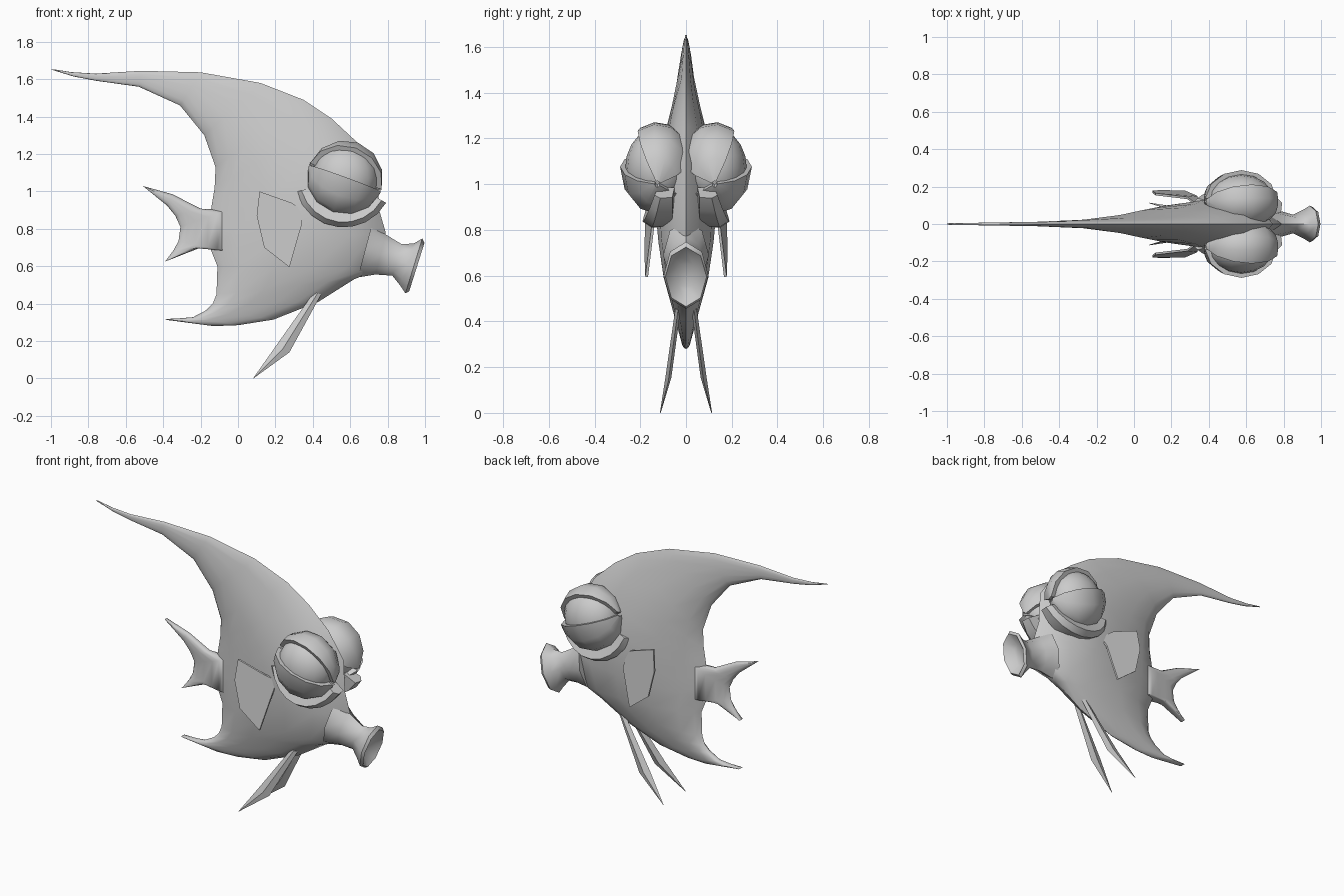
import bpy, bmesh, math
from mathutils import Vector, Matrix

if "Cube" in bpy.data.objects:
    bpy.data.objects.remove(bpy.data.objects["Cube"])

GREY = bpy.data.materials.new("plain grey")
GREY.diffuse_color = (0.6, 0.6, 0.6, 1)
GREY.use_nodes = True
GREY.node_tree.nodes["Principled BSDF"].inputs["Base Color"].default_value = GREY.diffuse_color


def finish(name, bm, angle=40):
    """Turn a bmesh into a named, coloured, angle-smoothed object."""
    bmesh.ops.remove_doubles(bm, verts=bm.verts, dist=0.0005)
    bmesh.ops.recalc_face_normals(bm, faces=bm.faces)
    me = bpy.data.meshes.new(name)
    bm.to_mesh(me)
    bm.free()
    me.materials.append(GREY)
    ob = bpy.data.objects.new(name, me)
    bpy.context.collection.objects.link(ob)
    bpy.ops.object.select_all(action='DESELECT')
    ob.select_set(True)
    bpy.context.view_layer.objects.active = ob
    bpy.ops.object.shade_smooth_by_angle(angle=math.radians(angle))
    return ob


def loft(bm, rings, caps=True):
    """Skin closed rings of equal length."""
    loops = [[bm.verts.new(p) for p in r] for r in rings]
    n = len(loops[0])
    for a, b in zip(loops, loops[1:]):
        for i in range(n):
            j = (i + 1) % n
            bm.faces.new((a[i], a[j], b[j], b[i]))
    if caps:
        bm.faces.new(loops[0])
        bm.faces.new(loops[-1])


def lerp_table(table, v):
    if v <= table[0][0]:
        return table[0][1]
    for (a, p), (b, q) in zip(table, table[1:]):
        if v <= b:
            return p + (q - p) * (v - a) / (b - a)
    return table[-1][1]


# Half thickness along the length and along the height
BY_X = [(-1, .004), (-.5, .012), (-.2, .026), (.1, .085), (.33, .13), (.6, .13), (.76, .08)]
BY_Z = [(.28, .012), (.42, .05), (.6, .1), (.85, .135), (1, .13), (1.25, .085), (1.43, .04), (1.64, .012)]
PROFILE = [(0, 0), (.04, .5), (.15, .85), (.35, 1), (.6, 1), (.8, .88), (.93, .55), (1, 0)]


def lens_rows(name, rows):
    """Thin two-sided shape: each row runs from a rear point to a front point."""
    rings = []
    for x0, z0, x1, z1 in rows:
        side = []
        for t, k in PROFILE:
            x, z = x0 + (x1 - x0) * t, z0 + (z1 - z0) * t
            side.append((x, k * min(lerp_table(BY_X, x), lerp_table(BY_Z, z)), z))
        rings.append(side + [(x, -y, z) for x, y, z in side[-2:0:-1]])
    bm = bmesh.new()
    loft(bm, rings)
    return finish(name, bm, 60)


# Body with swept top fin and lower fin
lens_rows("body", [
    (-1, 1.652, -.985, 1.653), (-.88, 1.615, -.89, 1.638), (-.76, 1.592, -.76, 1.63),
    (-.53, 1.56, -.52, 1.645), (-.31, 1.46, -.2, 1.637), (-.18, 1.3, .12, 1.58),
    (-.12, 1.13, .35, 1.49), (-.125, 1.02, .5, 1.39), (-.14, .93, .64, 1.26),
    (-.15, .86, .745, 1.1), (-.15, .78, .755, .9), (-.15, .7, .79, .78),
    (-.11, .6, .74, .58), (-.115, .45, .62, .53), (-.135, .4, .43, .41),
    (-.17, .365, .19, .315), (-.24, .328, 0, .285), (-.31, .322, -.13, .28),
    (-.39, .318, -.38, .313)])

# Forked tail
lens_rows("tail", [
    (-.51, 1.03, -.505, 1.028), (-.38, .925, -.35, .985), (-.335, .87, -.2, .908),
    (-.308, .81, -.06, .9), (-.318, .735, -.06, .68), (-.345, .685, -.2, .7),
    (-.39, .625, -.385, .627)])

# Trumpet mouth: each ring is top point, bottom point, half width; the last ones form the cup
bm = bmesh.new()
rings = []
for tx, tz, bx, bz, w in [(.72, .84, .64, .54, .1), (.79, .77, .735, .556, .075),
                          (.875, .718, .825, .55, .05), (.94, .722, .865, .5, .075),
                          (.985, .748, .895, .455, .098), (.997, .725, .915, .465, .09),
                          (.93, .67, .885, .535, .045)]:
    c, r = Vector(((tx + bx) / 2, 0, (tz + bz) / 2)), Vector(((tx - bx) / 2, 0, (tz - bz) / 2))
    rings.append([c + r * math.cos(a) + Vector((0, w * math.sin(a), 0))
                  for a in [math.tau * i / 8 for i in range(8)]])
loft(bm, rings)
finish("mouth", bm, 50)

# Eye frame: corner axis tilted down towards the front, flattened sideways
TILT = Matrix.Rotation(math.radians(20), 3, 'Y')


def eye_point(s, r, along, around):
    """Point on the eye: 'along' from rear corner to front corner, 'around' 0 = outward, 90 = up."""
    a, f = math.radians(along), math.radians(around)
    p = TILT @ Vector((-r * math.cos(a), 0, r * math.sin(a) * math.sin(f)))
    return (p.x + .572, s * (.125 + .8 * r * math.sin(a) * math.cos(f)), p.z + 1.07)


def lid(name, s, start, end, steps):
    """Wedge-shaped shell turned about the corner axis."""
    bm = bmesh.new()
    rings = []
    for i in range(steps + 1):
        f = start + (end - start) * i / steps
        along = [4 + 172 * j / 6 for j in range(7)]
        rings.append([eye_point(s, .204, a, f) for a in along]
                     + [eye_point(s, .166, a, f) for a in reversed(along)])
    loft(bm, rings)
    finish(name, bm, 35)


for s, side in ((-1, "right"), (1, "left")):
    # Eyeball
    bm = bmesh.new()
    bmesh.ops.create_uvsphere(bm, u_segments=16, v_segments=10, radius=.176)
    for v in bm.verts:
        v.co = (v.co.x + .572, s * (.125 + .8 * v.co.y), v.co.z + 1.07)
    finish("eyeball_" + side, bm)

    # Lids
    lid("lower_lid_" + side, s, -150, 2, 5)
    lid("upper_lid_" + side, s, 58, 165, 4)

    # Crescent bag under the eye
    bm = bmesh.new()
    rings = []
    for i in range(9):
        k = i / 8
        a = math.radians(196 + 134 * k)
        w = .25 + .75 * math.sin(math.pi * k)
        ring = []
        for r, y in ((.17, .05), (.255, .06), (.262, .10 + .05 * w), (.235, .12 + .07 * w), (.17, .11 + .05 * w)):
            ring.append((.565 + r * math.cos(a), s * y, 1.07 + r * math.sin(a)))
        rings.append(ring)
    loft(bm, rings)
    finish("eye_bag_" + side, bm, 35)

    # Side fin: thin bent plate rooted at its front edge
    bm = bmesh.new()
    outer = [(.345, .10, .9), (.285, .145, .94), (.115, .165, 1.0), (.1, .178, .87),
             (.14, .182, .7), (.275, .178, .595), (.34, .15, .82)]
    loft(bm, [[(x, s * (y + d), z) for x, y, z in outer] for d in (0, -.012)])
    finish("side_fin_" + side, bm, 30)

    # Long belly fin with a diamond section
    bm = bmesh.new()
    rings = []
    for x0, z0, x1, z1, y, t in [(.405, .46, .445, .45, .035, .012), (.2, .17, .275, .14, .077, .013),
                                 (.08, 0, .086, .003, .112, .002)]:
        cx, cz = (x0 + x1) / 2, (z0 + z1) / 2
        rings.append([(x0, s * y, z0), (cx, s * (y + t), cz), (x1, s * y, z1), (cx, s * (y - t), cz)])
    loft(bm, rings)
    finish("belly_fin_" + side, bm, 30)
